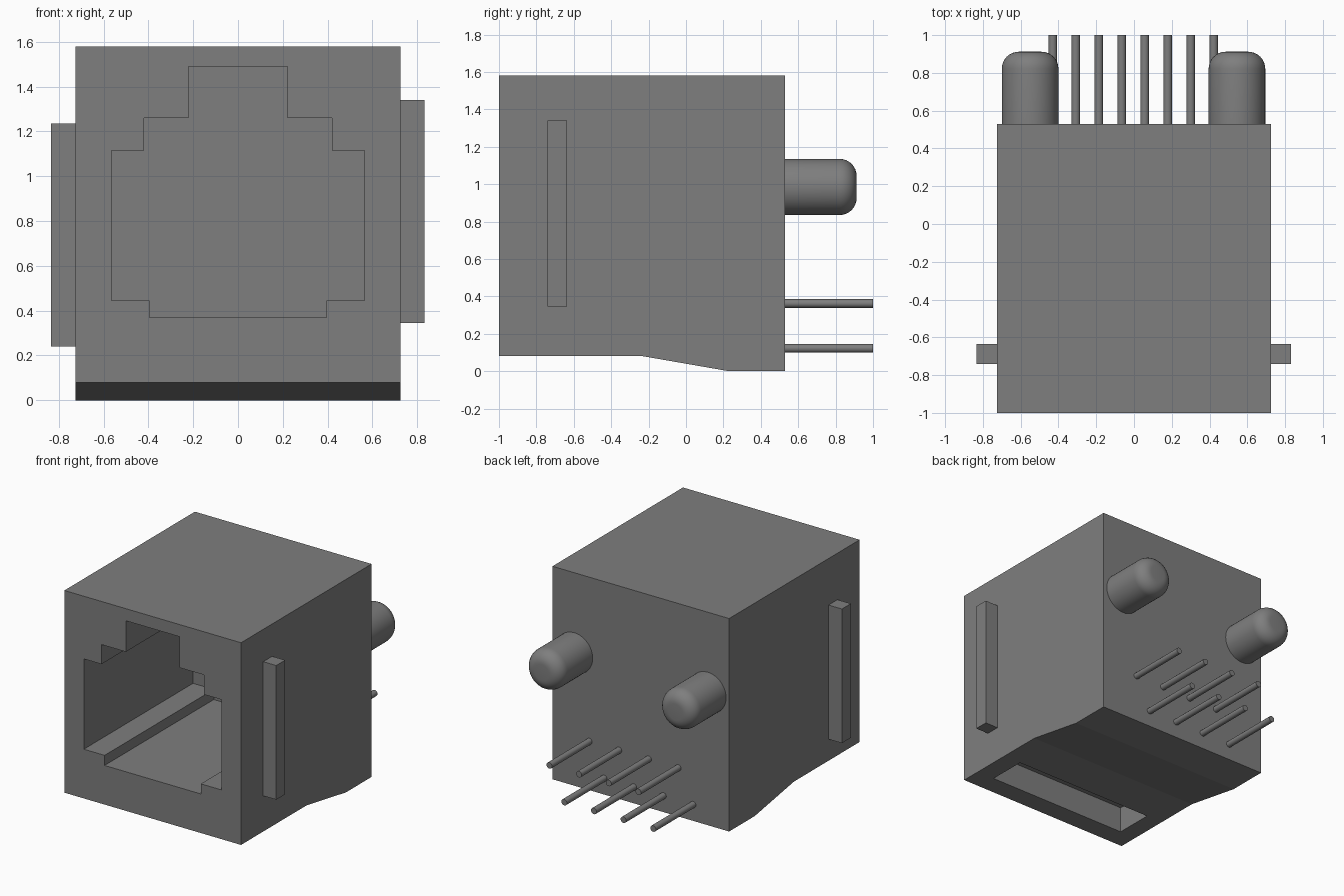
import bpy, bmesh, math
from mathutils import Matrix, Vector

cube = bpy.data.objects.get("Cube")
if cube:
    bpy.data.objects.remove(cube, do_unlink=True)

grey = bpy.data.materials.new("mid grey plastic")
grey.use_nodes = True
GREY = (0.21, 0.21, 0.21, 1)
grey.diffuse_color = GREY
grey.node_tree.nodes["Principled BSDF"].inputs["Base Color"].default_value = GREY


def finish(name, bm):
    bmesh.ops.recalc_face_normals(bm, faces=bm.faces)
    mesh = bpy.data.meshes.new(name)
    bm.to_mesh(mesh)
    bm.free()
    mesh.materials.append(grey)
    ob = bpy.data.objects.new(name, mesh)
    bpy.context.collection.objects.link(ob)
    return ob


def select(ob):
    bpy.ops.object.select_all(action="DESELECT")
    ob.select_set(True)
    bpy.context.view_layer.objects.active = ob


def extrude(name, points, offset):
    """Closed flat profile pushed along an offset vector."""
    bm = bmesh.new()
    face = bm.faces.new([bm.verts.new(p) for p in points])
    geom = bmesh.ops.extrude_face_region(bm, geom=[face])["geom"]
    verts = [g for g in geom if isinstance(g, bmesh.types.BMVert)]
    bmesh.ops.translate(bm, verts=verts, vec=Vector(offset))
    return finish(name, bm)


def box(name, x0, x1, y0, y1, z0, z1):
    base = [(x0, y0, z0), (x1, y0, z0), (x1, y1, z0), (x0, y1, z0)]
    return extrude(name, base, (0, 0, z1 - z0))


def rod(name, x, z, y0, y1, radius, sides, fillet=0.0):
    """Cylinder along y, with an optional rounded far end."""
    bm = bmesh.new()
    turn = Matrix.Translation((x, (y0 + y1) / 2, z)) @ Matrix.Rotation(math.radians(-90), 4, "X")
    bmesh.ops.create_cone(bm, cap_ends=True, segments=sides, radius1=radius,
                          radius2=radius, depth=y1 - y0, matrix=turn)
    if fillet:
        rim = [e for e in bm.edges if all(v.co.y > y1 - 0.001 for v in e.verts)]
        bmesh.ops.bevel(bm, geom=rim, offset=fillet, segments=8, profile=0.5, affect="EDGES")
    ob = finish(name, bm)
    select(ob)
    bpy.ops.object.shade_smooth_by_angle(angle=math.radians(35))
    return ob


def cut(target, cutter):
    cutter.hide_render = True
    mod = target.modifiers.new("cut", "BOOLEAN")
    mod.operation = "DIFFERENCE"
    mod.solver = "EXACT"
    mod.object = cutter
    select(target)
    bpy.ops.object.modifier_apply(modifier=mod.name)
    bpy.data.objects.remove(cutter, do_unlink=True)


# Housing with a stepped underside
BACK = 0.53
side = [(-1, 0.08), (-0.23, 0.08), (0.23, 0), (BACK, 0), (BACK, 1.58), (-1, 1.58)]
housing = extrude("housing", [(-0.725, y, z) for y, z in side], (1.45, 0, 0))

# Plug socket: mirrored stepped opening
half = [(0.395, 0.37), (0.395, 0.445), (0.565, 0.445), (0.565, 1.115),
        (0.42, 1.115), (0.42, 1.26), (0.22, 1.26), (0.22, 1.49)]
outline = half + [(-x, z) for x, z in reversed(half)]
cut(housing, extrude("socket_cutter", [(x, -1.1, z) for x, z in outline], (0, 1.38, 0)))

# Slot in the underside
cut(housing, box("slot_cutter", -0.59, 0.58, -0.85, -0.56, -0.1, 0.275))

# Side ribs, set at different heights
box("left_rib", 0.715, 0.832, -0.74, -0.635, 0.345, 1.34)
box("right_rib", -0.835, -0.715, -0.74, -0.635, 0.24, 1.235)

# Rounded mounting pegs
for label, x in (("left", 0.545), ("right", -0.55)):
    rod(label + "_peg", x, 0.985, BACK - 0.01, 0.912, 0.15, 48, fillet=0.09)

# Two staggered rows of contact pins
for i in range(8):
    z = 0.362 if i % 2 else 0.122
    rod(f"pin_{i + 1}", -0.43 + i * 0.1217, z, BACK - 0.01, 1.0, 0.023, 20)
